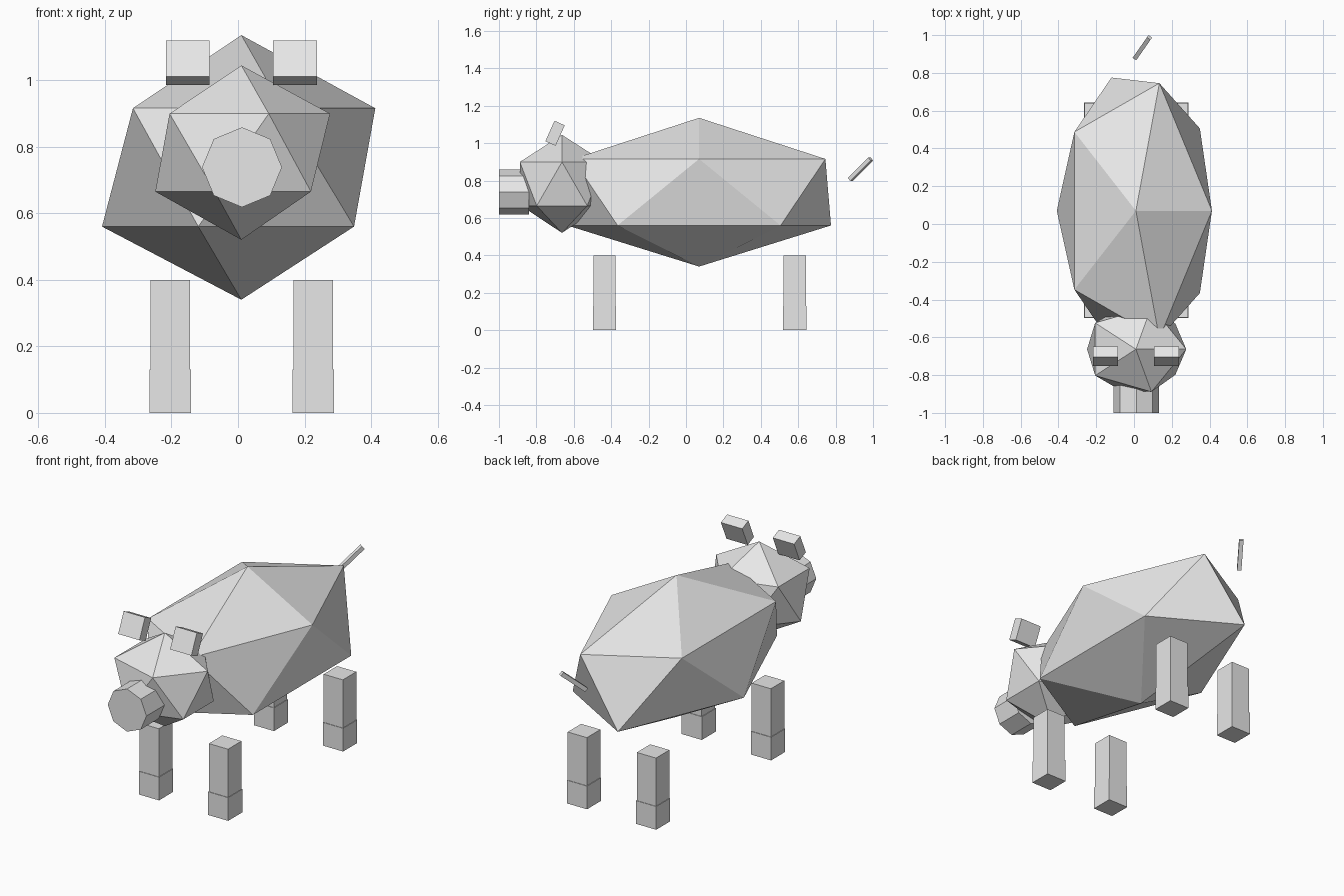
import bpy, math
from mathutils import Vector, Matrix

if "Cube" in bpy.data.objects:
    bpy.data.objects.remove(bpy.data.objects["Cube"])

CX = 0.01  # mirror line of the animal

grey = bpy.data.materials.new("light grey")
grey.diffuse_color = (0.8, 0.8, 0.8, 1)
grey.use_nodes = True
grey.node_tree.nodes["Principled BSDF"].inputs["Base Color"].default_value = grey.diffuse_color


def finish(name):
    obj = bpy.context.object
    obj.name = name
    obj.data.materials.append(grey)
    return obj


def faceted_ball(name, centre, top, bottom, height):
    """Icosahedron with its own x/y radii for the upper and lower ring."""
    bpy.ops.mesh.primitive_ico_sphere_add(subdivisions=1, radius=1, location=centre)
    obj = finish(name)
    for v in obj.data.vertices:
        rx, ry = top if v.co.z > 0 else bottom
        v.co = (v.co.x * rx, v.co.y * ry, v.co.z * height)
    return obj


def box(name, centre, size, rotation=(0, 0, 0)):
    bpy.ops.mesh.primitive_cube_add(size=1, location=centre, rotation=rotation)
    obj = finish(name)
    obj.data.transform(Matrix.Diagonal((*size, 1)))
    return obj


# Body and head
faceted_ball("body", (CX, 0.07, 0.7375), (0.45, 0.794), (0.468, 0.829), 0.3975)
faceted_ball("head", (CX, -0.663, 0.782), (0.298, 0.265), (0.289, 0.257), 0.262)

# Snout
bpy.ops.mesh.primitive_cylinder_add(vertices=8, radius=0.12, depth=0.16,
                                    location=(CX + 0.002, -0.92, 0.738),
                                    rotation=(math.pi / 2, 0, 0))
finish("snout")

# Ears, legs and hooves
for side, s in (("left", -1), ("right", 1)):
    box(f"{side}_ear", (CX + s * 0.161, -0.70, 1.0525), (0.132, 0.06, 0.12), (-0.42, 0, 0))
    for end, y in (("front", -0.436), ("back", 0.582)):
        x = CX + 0.001 + s * 0.2145
        box(f"{end}_{side}_leg", (x, y, 0.2625), (0.119, 0.119, 0.275))
        box(f"{end}_{side}_hoof", (x, y, 0.065), (0.125, 0.125, 0.13))

# Tail
direction = Vector((0.079, 0.113, 0.115))
box("tail", (0.044, 0.933, 0.86), (0.023, 0.023, 0.172),
    direction.to_track_quat('Z', 'Y').to_euler())
